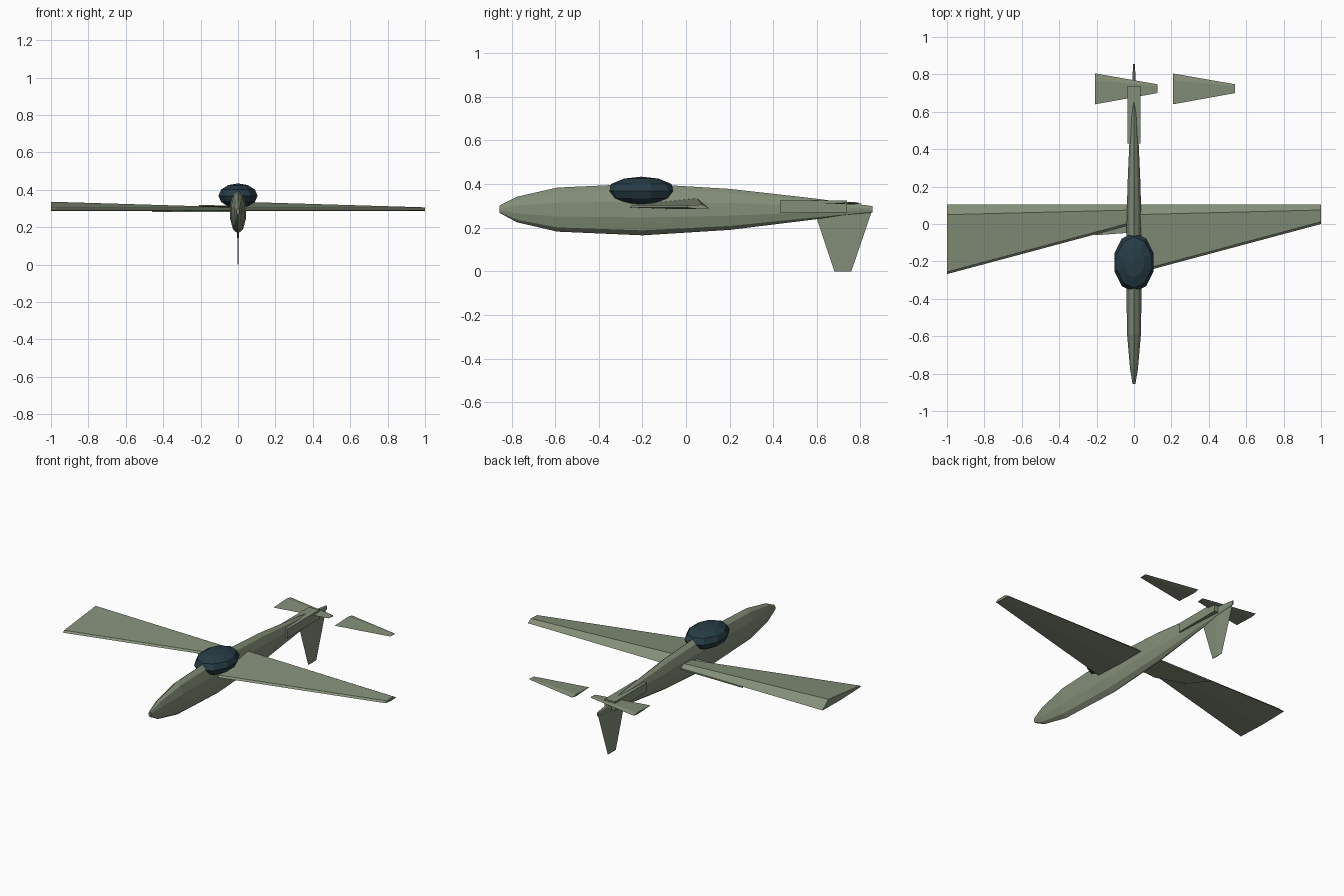
import bpy, bmesh
from math import sin, cos, pi

if "Cube" in bpy.data.objects:
    bpy.data.objects.remove(bpy.data.objects["Cube"])


def material(name, rgb):
    m = bpy.data.materials.new(name)
    m.diffuse_color = (*rgb, 1)
    m.use_nodes = True
    m.node_tree.nodes["Principled BSDF"].inputs["Base Color"].default_value = m.diffuse_color
    return m


GREEN = material("olive_paint", (0.23, 0.275, 0.19))
GLASS = material("dark_glass", (0.02, 0.045, 0.06))


def finish(bm, name, mat):
    bmesh.ops.recalc_face_normals(bm, faces=bm.faces)
    me = bpy.data.meshes.new(name)
    bm.to_mesh(me)
    bm.free()
    me.materials.append(mat)
    ob = bpy.data.objects.new(name, me)
    bpy.context.collection.objects.link(ob)
    return ob


def loft(name, rings, mat=GREEN):
    """Skin a row of equal-length point rings and cap both ends."""
    bm = bmesh.new()
    vs = [[bm.verts.new(p) for p in r] for r in rings]
    n = len(vs[0])
    for a, b in zip(vs, vs[1:]):
        for i in range(n):
            j = (i + 1) % n
            bm.faces.new((a[i], a[j], b[j], b[i]))
    bm.faces.new(vs[0])
    bm.faces.new(vs[-1])
    return finish(bm, name, mat)


# fuselage: narrow tall ovals (y, half width, bottom z, top z)
stations = [(-0.855, 0.008, 0.268, 0.302), (-0.775, 0.022, 0.225, 0.342),
            (-0.59, 0.039, 0.182, 0.384), (-0.2, 0.045, 0.165, 0.402),
            (0.2, 0.037, 0.19, 0.378), (0.59, 0.019, 0.238, 0.334),
            (0.855, 0.005, 0.27, 0.299)]
N = 10
loft("fuselage", [[(w * sin(2 * pi * i / N), y,
                    (lo + hi) / 2 + (hi - lo) / 2 * cos(2 * pi * i / N))
                   for i in range(N)] for y, w, lo, hi in stations])

# wings: both taper toward +x, so the left one is a shifted copy
def wing_section(x, front, ridge, back, crest):
    return [(x, front, 0.293), (x, front + 0.012, 0.303), (x, ridge, crest),
            (x, back, 0.289), (x, (front + back) / 2, 0.286)]


for name, x in (("right_wing", 0), ("left_wing", -1)):
    loft(name, [wing_section(x, -0.268, 0.05, 0.105, 0.336),
                wing_section(x + 1, 0, 0.075, 0.105, 0.306)])

# thin root panel under the left wing
panel = [(0, -0.045), (-0.2, -0.06), (-0.38, 0.0), (-0.46, 0.105), (0, 0.105)]
loft("root_panel", [[(x, y, z) for x, y in panel] for z in (0.282, 0.29)])

# tailplanes: same shifted-copy arrangement
def tail_section(x, front, back, t):
    ridge = back - 0.22 * (back - front)
    return [(x, front, 0.312), (x, ridge, 0.312 + t), (x, back, 0.312),
            (x, ridge, 0.312 - t)]


for name, x in (("right_tailplane", 0.208), ("left_tailplane", -0.208)):
    loft(name, [tail_section(x, 0.64, 0.805, 0.006),
                tail_section(x + 0.333, 0.70, 0.747, 0.003)])

# downward fin
def fin_section(z, front, back, t):
    mid = (front + back) / 2
    return [(0, front, z), (t, mid, z), (0, back, z), (-t, mid, z)]


loft("lower_fin", [fin_section(0, 0.68, 0.758, 0.002),
                   fin_section(0.285, 0.585, 0.855, 0.006)])

# tail boom box
loft("tail_box", [[(-0.035, y, 0.27), (0.035, y, 0.27),
                   (0.035, y, 0.325), (-0.035, y, 0.325)] for y in (0.43, 0.737)])

# canopy
bm = bmesh.new()
bmesh.ops.create_uvsphere(bm, u_segments=10, v_segments=6, radius=1)
canopy = finish(bm, "canopy", GLASS)
canopy.location = (0, -0.205, 0.368)
canopy.scale = (0.11, 0.158, 0.066)
